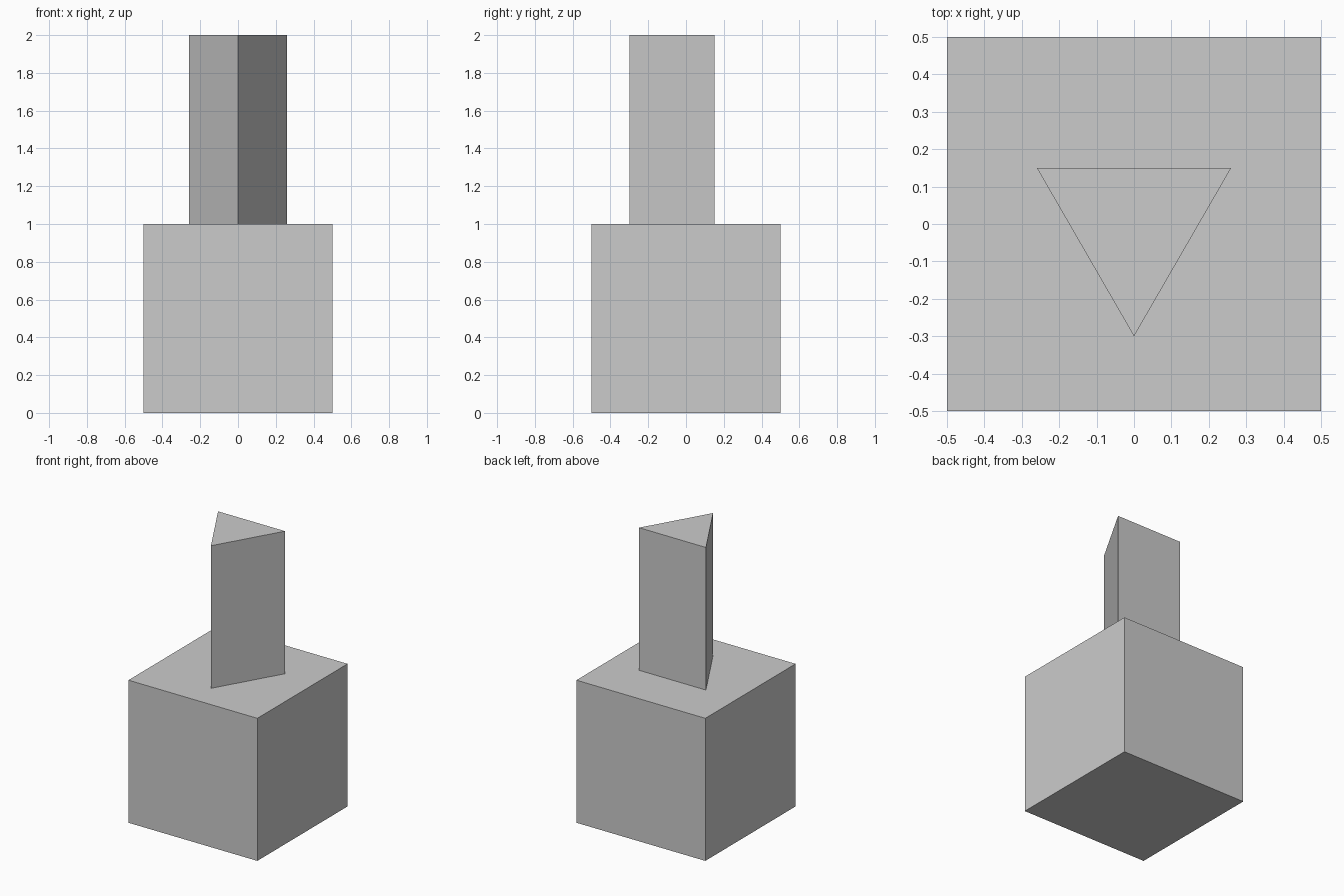
import bpy
import bmesh
from math import cos, sin, pi

default_cube = bpy.data.objects.get("Cube")
if default_cube:
    bpy.data.objects.remove(default_cube, do_unlink=True)

# One plain grey for the whole model
COLOUR = (0.6, 0.6, 0.6, 1.0)
grey = bpy.data.materials.new("light_grey")
grey.use_nodes = True
grey.diffuse_color = COLOUR
grey.node_tree.nodes["Principled BSDF"].inputs["Base Color"].default_value = COLOUR


def prism(name, sides, radius, start_angle, bottom, height):
    """Regular upright prism with its first corner at start_angle."""
    bm = bmesh.new()
    angles = [start_angle + 2 * pi * i / sides for i in range(sides)]
    base = bm.faces.new([bm.verts.new((radius * cos(a), radius * sin(a), bottom))
                         for a in angles])
    top = bmesh.ops.extrude_face_region(bm, geom=[base], use_keep_orig=True)
    top_verts = [g for g in top["geom"] if isinstance(g, bmesh.types.BMVert)]
    bmesh.ops.translate(bm, verts=top_verts, vec=(0, 0, height))
    bmesh.ops.recalc_face_normals(bm, faces=bm.faces)
    mesh = bpy.data.meshes.new(name)
    bm.to_mesh(mesh)
    bm.free()
    mesh.materials.append(grey)
    obj = bpy.data.objects.new(name, mesh)
    bpy.context.collection.objects.link(obj)
    return obj


# Square block with a three-sided column on top, one edge facing forward
prism("base_block", 4, 0.5 ** 0.5, pi / 4, 0, 1)
prism("triangular_column", 3, 0.3, -pi / 2, 1, 1)
